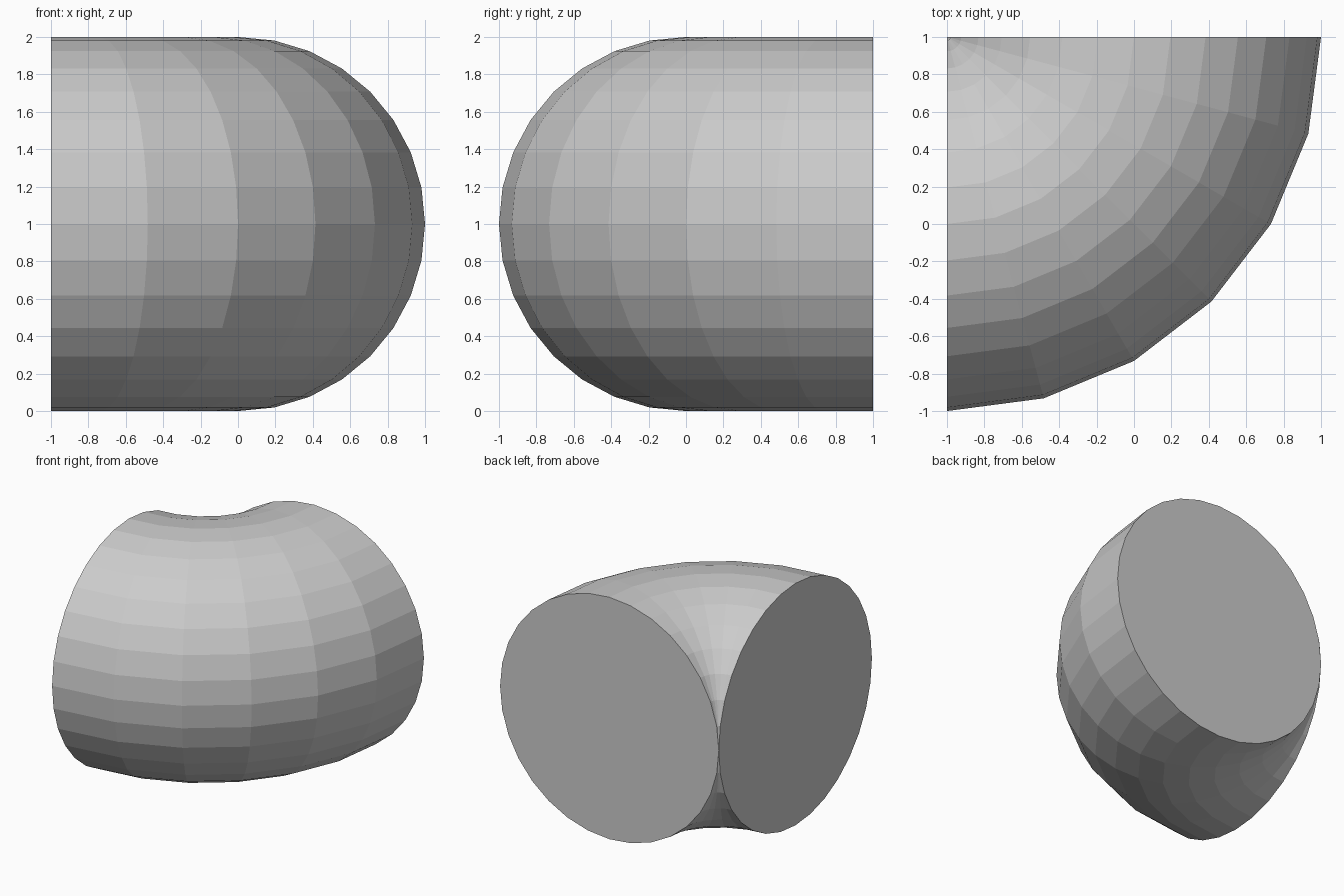
import bpy, bmesh
from math import sin, cos, radians, tau
from mathutils import Vector

if "Cube" in bpy.data.objects:
    bpy.data.objects.remove(bpy.data.objects["Cube"])

SIDES = 32      # sides of the round pipe section
STEPS = 6       # straight segments around the 90 degree bend
PIVOT = Vector((-1, 1, 1))

bm = bmesh.new()

# Round pipe section in the y = 1 plane, touching the bend axis
ring = [bm.verts.new(PIVOT + Vector((1 + cos(tau * i / SIDES), 0, sin(tau * i / SIDES))))
        for i in range(SIDES)]
start_edges = [bm.edges.new((ring[i], ring[(i + 1) % SIDES])) for i in range(SIDES)]

# Sweep the section a quarter turn towards the front
swept = bmesh.ops.spin(bm, geom=start_edges, cent=PIVOT, axis=(0, 0, 1),
                       angle=radians(-90), steps=STEPS, use_duplicate=False)
end_edges = [e for e in swept["geom_last"] if isinstance(e, bmesh.types.BMEdge)]

# Flat end caps
bmesh.ops.contextual_create(bm, geom=start_edges)
bmesh.ops.contextual_create(bm, geom=end_edges)

# Close the pinched inner corner
bmesh.ops.remove_doubles(bm, verts=bm.verts[:], dist=1e-4)
bmesh.ops.recalc_face_normals(bm, faces=bm.faces[:])

mesh = bpy.data.meshes.new("pipe_elbow")
bm.to_mesh(mesh)
bm.free()
elbow = bpy.data.objects.new("pipe_elbow", mesh)
bpy.context.collection.objects.link(elbow)
